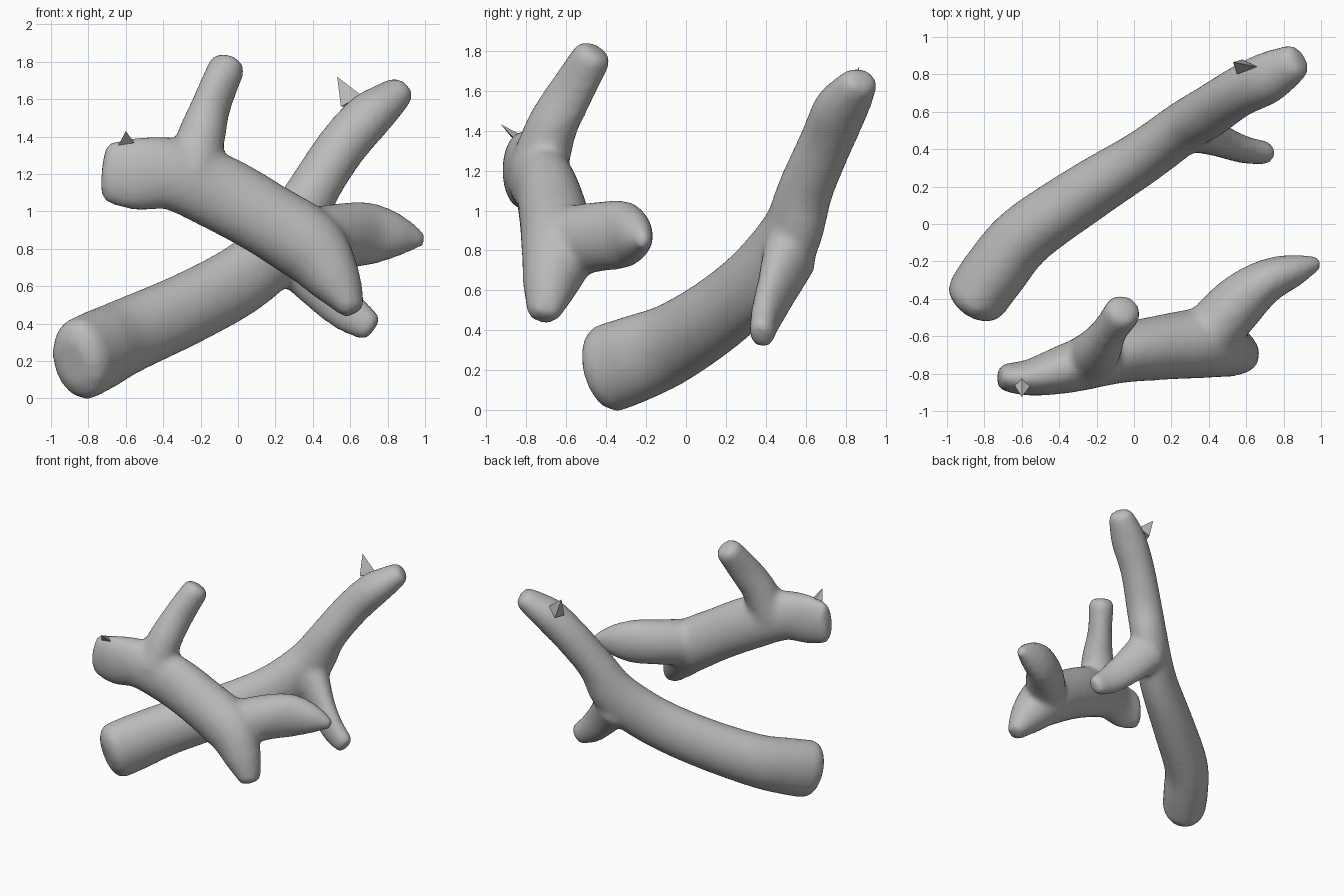
import bpy, bmesh, math
from mathutils import Vector

cube = bpy.data.objects.get("Cube")
if cube:
    bpy.data.objects.remove(cube, do_unlink=True)

grey = bpy.data.materials.new("bark grey")
grey.use_nodes = True
grey.diffuse_color = (0.5, 0.5, 0.5, 1)
grey.node_tree.nodes["Principled BSDF"].inputs["Base Color"].default_value = (0.5, 0.5, 0.5, 1)

SIDES = 20
STEPS = 5
UP = Vector((0, 0, 1))


def catmull(a, b, c, d, t):
    return 0.5 * (2 * b + (c - a) * t + (2 * a - 5 * b + 4 * c - d) * t ** 2
                  + (3 * b - a - 3 * c + d) * t ** 3)


def smooth_path(points):
    """Curve through points of (x, y, z, side radius, upright radius)."""
    p = [points[0]] + points + [points[-1]]
    out = []
    for i in range(1, len(p) - 2):
        for s in range(STEPS):
            out.append([catmull(*v, s / STEPS) for v in zip(*p[i - 1:i + 3])])
    return out + [points[-1]]


def add_limb(bm, points):
    """Loft elliptical rings along a path and close both ends with blunt caps."""
    path = smooth_path(points)
    centres = [Vector(q[:3]) for q in path]
    last = len(path) - 1
    rings = []
    for i, q in enumerate(path):
        tangent = (centres[min(i + 1, last)] - centres[max(i - 1, 0)]).normalized()
        rings.append((centres[i], tangent, q[3], q[4]))

    def cap(ring, sign):
        c, t, a, b = ring
        r = sign * min(a, b)
        return [(c + t * r * push, t, a * k, b * k) for push, k in ((0.3, 0.88), (0.5, 0.55))]

    rings = cap(rings[0], -1)[::-1] + rings + cap(rings[-1], 1)
    loops = []
    for c, t, a, b in rings:
        side = t.cross(UP).normalized()
        rise = side.cross(t)
        loops.append([bm.verts.new(c + side * a * math.cos(k * math.tau / SIDES)
                                   + rise * b * math.sin(k * math.tau / SIDES))
                      for k in range(SIDES)])
    for l0, l1 in zip(loops, loops[1:]):
        for k in range(SIDES):
            n = (k + 1) % SIDES
            bm.faces.new((l0[k], l0[n], l1[n], l1[k]))
    bm.faces.new(loops[0][::-1])
    bm.faces.new(loops[-1])


def finish(name, bm):
    bmesh.ops.recalc_face_normals(bm, faces=bm.faces)
    mesh = bpy.data.meshes.new(name)
    bm.to_mesh(mesh)
    bm.free()
    mesh.materials.append(grey)
    ob = bpy.data.objects.new(name, mesh)
    bpy.context.collection.objects.link(ob)
    return ob


def branch(name, limbs):
    """Fuse overlapping limbs into one softly blended piece of wood."""
    bm = bmesh.new()
    for limb in limbs:
        add_limb(bm, limb)
    ob = finish(name, bm)
    fuse = ob.modifiers.new("fuse", 'REMESH')
    fuse.mode = 'VOXEL'
    fuse.voxel_size = 0.022
    fuse.use_smooth_shade = True
    blend = ob.modifiers.new("blend", 'SMOOTH')
    blend.factor = 0.5
    blend.iterations = 10


def splinter(name, tip, base):
    """Thin torn sliver of bark: a pointed tip over a three-cornered foot."""
    bm = bmesh.new()
    foot = [bm.verts.new(v) for v in base]
    top = bm.verts.new(tip)
    bm.faces.new(foot)
    for k in range(3):
        bm.faces.new((foot[k], foot[(k + 1) % 3], top))
    finish(name, bm)


# Rear branch: thick base rising to a blunt top, with one side stub
branch("rear_branch", [
    [(-0.84, -0.39, 0.21, 0.17, 0.225), (-0.74, -0.25, 0.26, 0.175, 0.22),
     (-0.58, -0.06, 0.34, 0.17, 0.205), (-0.25, 0.17, 0.49, 0.16, 0.195),
     (0.05, 0.36, 0.66, 0.145, 0.19), (0.27, 0.52, 0.87, 0.14, 0.18),
     (0.40, 0.60, 1.11, 0.14, 0.14), (0.55, 0.70, 1.34, 0.135, 0.135),
     (0.69, 0.77, 1.50, 0.14, 0.13), (0.78, 0.82, 1.575, 0.125, 0.11),
     (0.86, 0.865, 1.64, 0.10, 0.085)],
    [(0.30, 0.52, 0.78, 0.13, 0.17), (0.45, 0.45, 0.60, 0.09, 0.14),
     (0.58, 0.40, 0.47, 0.075, 0.115), (0.70, 0.38, 0.385, 0.065, 0.085)],
])

# Front branch: cut left end, lower fork, upper fork and right fork
branch("front_branch", [
    [(-0.69, -0.82, 1.21, 0.075, 0.165), (-0.55, -0.82, 1.20, 0.10, 0.195),
     (-0.35, -0.77, 1.20, 0.135, 0.195), (-0.10, -0.70, 1.10, 0.155, 0.205),
     (0.15, -0.66, 0.96, 0.175, 0.20), (0.38, -0.64, 0.81, 0.185, 0.20),
     (0.52, -0.68, 0.63, 0.14, 0.145), (0.605, -0.71, 0.49, 0.09, 0.075)],
    [(-0.25, -0.74, 1.20, 0.15, 0.15), (-0.19, -0.67, 1.42, 0.125, 0.13),
     (-0.13, -0.57, 1.60, 0.095, 0.12), (-0.06, -0.47, 1.77, 0.10, 0.10)],
    [(0.38, -0.62, 0.84, 0.16, 0.18), (0.55, -0.43, 0.87, 0.15, 0.175),
     (0.70, -0.31, 0.88, 0.12, 0.17), (0.85, -0.25, 0.87, 0.09, 0.12),
     (0.98, -0.21, 0.85, 0.04, 0.045)],
])

# Torn bark slivers at the broken ends
splinter("rear_splinter", (0.53, 0.865, 1.72),
         [(0.55, 0.80, 1.56), (0.66, 0.84, 1.62), (0.58, 0.88, 1.56)])
splinter("front_splinter", (-0.60, -0.925, 1.43),
         [(-0.64, -0.86, 1.35), (-0.55, -0.86, 1.36), (-0.60, -0.79, 1.36)])
